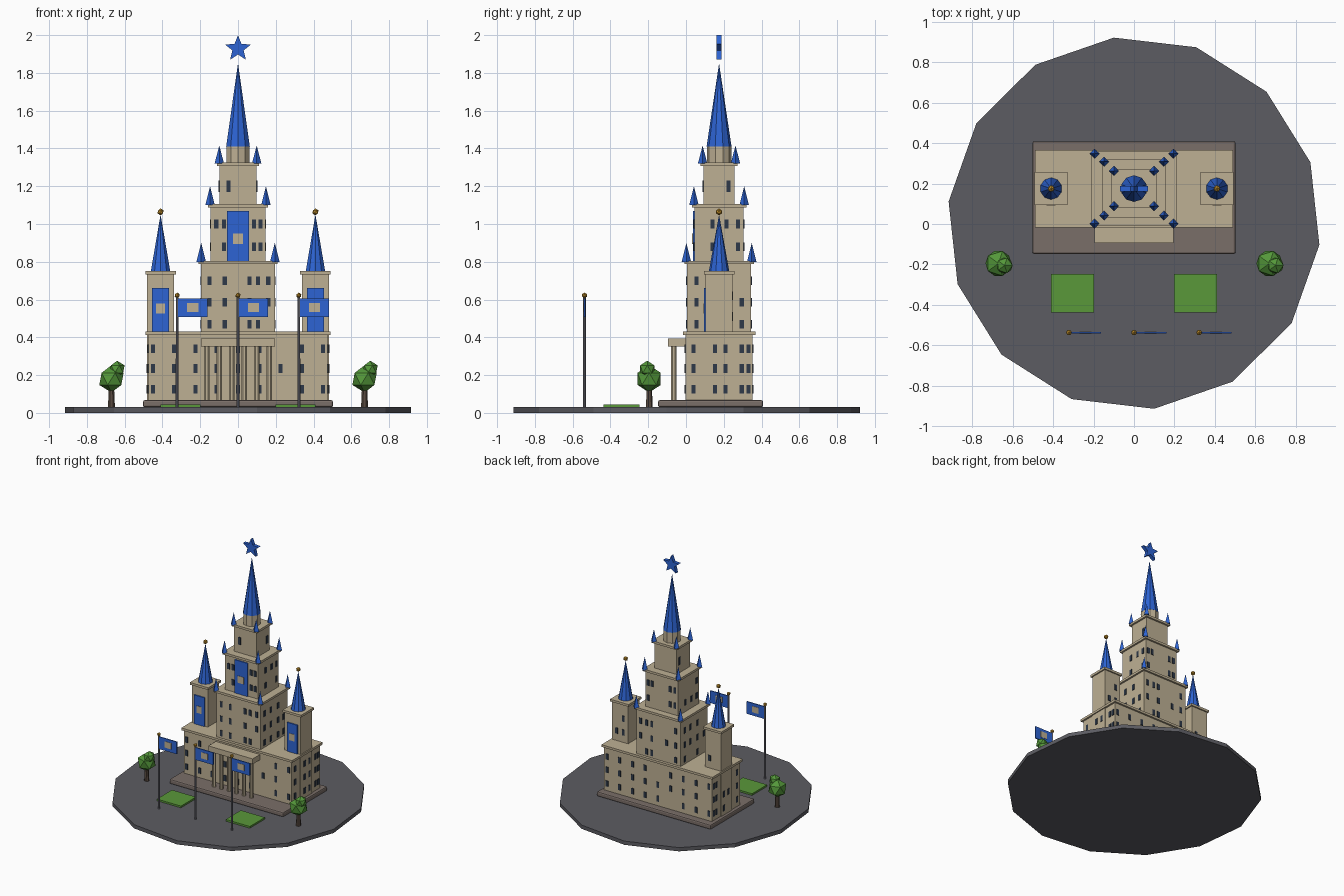
import bpy, bmesh, math, random
from mathutils import Matrix, Vector

if "Cube" in bpy.data.objects:
    bpy.data.objects.remove(bpy.data.objects["Cube"])

random.seed(4)


def mat(name, r, g, b):
    lin = [((c / 255 + 0.055) / 1.055) ** 2.4 for c in (r, g, b)]
    m = bpy.data.materials.new(name)
    m.diffuse_color = (*lin, 1)
    m.use_nodes = True
    m.node_tree.nodes["Principled BSDF"].inputs["Base Color"].default_value = m.diffuse_color
    return m


STONE = mat("beige stone", 190, 176, 148)
PLINTH = mat("brown plinth", 122, 110, 104)
ASPHALT = mat("grey paving", 92, 92, 98)
BLUE = mat("royal blue", 45, 100, 212)
GOLD = mat("gold", 192, 142, 42)
METAL = mat("pole grey", 125, 125, 135)
GLASS = mat("dark window", 45, 56, 72)
LEAF = mat("leaf green", 84, 152, 58)
GRASS = mat("grass green", 90, 152, 58)
BARK = mat("bark brown", 88, 74, 64)


def finish(name, bm, m):
    bmesh.ops.recalc_face_normals(bm, faces=bm.faces)
    me = bpy.data.meshes.new(name)
    bm.to_mesh(me)
    bm.free()
    me.materials.append(m)
    ob = bpy.data.objects.new(name, me)
    bpy.context.collection.objects.link(ob)
    return ob


def add_box(bm, x0, x1, y0, y1, z0, z1):
    mtx = Matrix.Translation(((x0 + x1) / 2, (y0 + y1) / 2, (z0 + z1) / 2)) @ \
        Matrix.Diagonal((x1 - x0, y1 - y0, z1 - z0, 1))
    bmesh.ops.create_cube(bm, size=1, matrix=mtx)


def box(name, x0, x1, y0, y1, z0, z1, m):
    bm = bmesh.new()
    add_box(bm, x0, x1, y0, y1, z0, z1)
    return finish(name, bm, m)


def cone(name, x, y, z0, z1, r0, r1, n, m, turn=0):
    bm = bmesh.new()
    mtx = Matrix.Translation((x, y, (z0 + z1) / 2)) @ Matrix.Rotation(turn, 4, 'Z')
    bmesh.ops.create_cone(bm, cap_ends=True, segments=n, radius1=r0, radius2=r1,
                          depth=z1 - z0, matrix=mtx)
    bmesh.ops.remove_doubles(bm, verts=bm.verts, dist=1e-5)
    return finish(name, bm, m)


def ball(name, x, y, z, r, m, sub=1):
    bm = bmesh.new()
    bmesh.ops.create_icosphere(bm, subdivisions=sub, radius=r,
                               matrix=Matrix.Translation((x, y, z)))
    return finish(name, bm, m)


CY = 0.175  # castle centre line in y
win = bmesh.new()


def windows(cx, cy, hx, hy, cols_x, cols_y, rows, keep=0.85, w=0.011, h=0.023):
    # thin window plates on all four walls
    t = 0.004
    for z in rows:
        for s in (-1, 1):
            for u in cols_x:
                if random.random() < keep:
                    y = cy + s * hy
                    add_box(win, cx + u - w, cx + u + w, y - t, y + t, z - h, z + h)
            for u in cols_y:
                if random.random() < keep:
                    x = cx + s * hx
                    add_box(win, x - t, x + t, cy + u - w, cy + u + w, z - h, z + h)


def tier(name, cx, hx, hy, z0, z1, over):
    # wall block with overhanging cornice
    box(name + "_wall", cx - hx, cx + hx, CY - hy, CY + hy, z0, z1 - 0.018, STONE)
    ox, oy = hx + over, hy + over
    box(name + "_cornice", cx - ox, cx + ox, CY - oy, CY + oy, z1 - 0.018, z1, STONE)


# paving disc and plinth
cone("paving", 0, 0.004, 0, 0.03, 0.923, 0.923, 14, ASPHALT, math.radians(6.2))
plinth = box("plinth", -0.503, 0.503, -0.148, 0.408, 0.03, 0.068, PLINTH)
bev = plinth.modifiers.new("soft_edge", 'BEVEL')
bev.width, bev.segments = 0.01, 2

# stacked central tiers
tier("main_hall", 0, 0.475, 0.178, 0.065, 0.43, 0.014)
tier("second_tier", 0, 0.195, 0.17, 0.42, 0.805, 0.014)
tier("third_tier", 0, 0.145, 0.13, 0.80, 1.105, 0.014)
tier("fourth_tier", 0, 0.098, 0.083, 1.10, 1.325, 0.014)
windows(0, CY, 0.475, 0.178, [-0.45 + 0.1125 * i for i in range(9)],
        (-0.135, 0.12, 0.155), (0.125, 0.235, 0.34), 0.9)
windows(0, CY, 0.195, 0.17, (-0.15, -0.07, 0.06, 0.105, 0.16),
        (-0.12, -0.04, 0.05, 0.12), (0.47, 0.585, 0.7))
windows(0, CY, 0.145, 0.13, (-0.115, -0.075, 0.085, 0.12),
        (-0.1, -0.035, 0.04, 0.1), (0.88, 1.0), 0.8)
windows(0, CY, 0.098, 0.083, (-0.05, 0.075), (-0.045, 0.05), (1.2,), 0.5, h=0.03)

# corner pinnacles on the tiers
for hx, hy, z, h in ((0.195, 0.173, 0.80, 0.10), (0.148, 0.133, 1.10, 0.10),
                     (0.099, 0.087, 1.32, 0.095)):
    for sx in (-1, 1):
        for sy in (-1, 1):
            cone("pinnacle", sx * hx, CY + sy * hy, z, z + h, 0.025, 0, 4, BLUE)

# drum, spire and star
cone("spire_drum", 0, CY, 1.32, 1.41, 0.065, 0.065, 10, STONE)
cone("spire", 0, CY, 1.41, 1.85, 0.066, 0, 10, BLUE)
bm = bmesh.new()
pts = []
for i in range(10):
    r = 0.072 if i % 2 == 0 else 0.031
    a = math.pi / 2 + i * math.pi / 5
    pts.append(bm.verts.new((r * math.cos(a), CY - 0.014, 1.928 + r * math.sin(a))))
face = bm.faces.new(pts)
ext = bmesh.ops.extrude_face_region(bm, geom=[face])
bmesh.ops.translate(bm, vec=(0, 0.028, 0),
                    verts=[v for v in ext["geom"] if isinstance(v, bmesh.types.BMVert)])
finish("star", bm, BLUE)

# centre banner
yb = CY - 0.13
box("centre_banner", -0.058, 0.058, yb - 0.009, yb, 0.805, 1.07, BLUE)
box("centre_banner_patch", -0.027, 0.027, yb - 0.012, yb - 0.005, 0.895, 0.95, STONE)

# side towers
for s in (-1, 1):
    x = s * 0.41
    tier("side_tower", x, 0.071, 0.071, 0.065, 0.75, 0.01)
    cone("side_tower_roof", x, CY, 0.75, 1.05, 0.054, 0, 10, BLUE)
    ball("roof_ball", x, CY, 1.064, 0.018, GOLD)
    yt = CY - 0.071
    box("side_banner", x - 0.046, x + 0.046, yt - 0.009, yt, 0.43, 0.66, BLUE)
    box("side_banner_patch", x - 0.023, x + 0.023, yt - 0.012, yt - 0.005,
        0.525, 0.58, STONE)
    windows(x, CY, 0.071, 0.071, (), (-0.022, 0.035), (0.125, 0.235, 0.34), 0.7)
    windows(x, CY, 0.071, 0.071, (-0.03, 0.03), (), (0.51, 0.62), 0.4)
finish("windows", win, GLASS)

# portico
box("portico_beam", -0.195, 0.195, -0.095, 0.0, 0.352, 0.395, STONE)
for i in range(6):
    cone("portico_column", -0.165 + 0.066 * i, -0.065, 0.065, 0.355,
         0.015, 0.015, 8, STONE, math.pi / 8)

# flags on poles
for x in (-0.322, 0, 0.322):
    y = -0.537
    cone("flag_pole", x, y, 0.03, 0.615, 0.008, 0.007, 8, METAL)
    ball("pole_ball", x, y, 0.622, 0.015, GOLD)
    box("flag", x + 0.004, x + 0.16, y - 0.004, y + 0.004, 0.507, 0.605, BLUE)
    box("flag_patch", x + 0.053, x + 0.112, y - 0.006, y + 0.006, 0.533, 0.582, STONE)

# lawns and trees
for s in (-1, 1):
    x = s * 0.304
    box("lawn", x - 0.106, x + 0.106, -0.437, -0.247, 0.03, 0.044, GRASS)
    x = s * 0.67
    cone("tree_trunk", x, -0.195, 0.03, 0.14, 0.019, 0.014, 7, BARK)
    ball("tree_crown", x, -0.195, 0.18, 0.072, LEAF)
    ball("tree_crown_top", x + 0.03, -0.205, 0.232, 0.044, LEAF)
